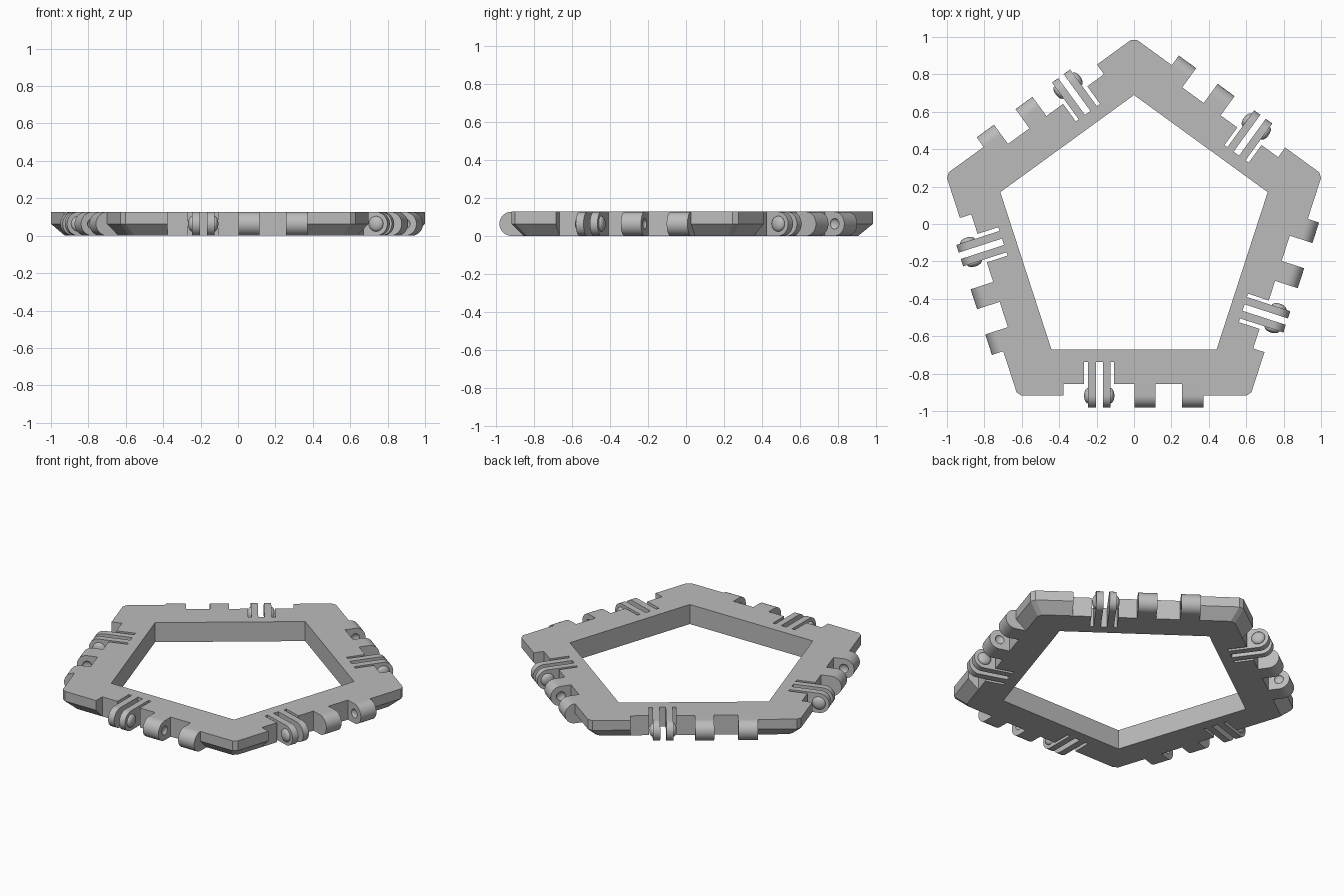
import bpy, bmesh, math
from mathutils import Matrix, Vector

if "Cube" in bpy.data.objects:
    bpy.data.objects.remove(bpy.data.objects["Cube"], do_unlink=True)

SIDES = 5
STEP = 2 * math.pi / SIDES
CENTRE = Vector((0, -0.062, 0))
OUTER, INNER = 0.856, 0.608        # distances from centre to the sides
R = 0.0635                         # hinge radius
HEIGHT = 2 * R
WALL = OUTER - R                   # back wall of the hinge recess
SLIT = 0.676                       # bottom of the narrow slits
RECESS = (-0.377, 0.372)
FINS = [(-0.246, -0.203), (-0.167, -0.126)]
KNUCKLES = [(0.003, 0.115), (0.257, 0.372)]
SLITS = [(-0.267, -0.246), (-0.203, -0.167), (-0.126, -0.107)]

grey = bpy.data.materials.new("light_grey")
grey.use_nodes = True
grey.diffuse_color = (0.5, 0.5, 0.5, 1)
grey.node_tree.nodes["Principled BSDF"].inputs["Base Color"].default_value = (0.5, 0.5, 0.5, 1)


def finish(bm, name):
    bmesh.ops.recalc_face_normals(bm, faces=bm.faces)
    mesh = bpy.data.meshes.new(name)
    bm.to_mesh(mesh)
    bm.free()
    mesh.materials.append(grey)
    ob = bpy.data.objects.new(name, mesh)
    bpy.context.collection.objects.link(ob)
    return ob


def prism(bm, points, sweep):
    face = bm.faces.new([bm.verts.new(p) for p in points])
    new = bmesh.ops.extrude_face_region(bm, geom=[face], use_keep_orig=True)["geom"]
    verts = [v for v in new if isinstance(v, bmesh.types.BMVert)]
    bmesh.ops.translate(bm, verts=verts, vec=sweep)


def button(bm, x, radius, depth):
    # flattened ball on the hinge axis
    place = Matrix.Translation((x, -OUTER, R)) @ Matrix.Diagonal((depth, radius, radius, 1))
    turn = Matrix.Rotation(math.pi / 2, 4, 'Y')
    bmesh.ops.create_uvsphere(bm, u_segments=24, v_segments=12, radius=1, matrix=place @ turn)


def hinge_leaf(bm, x0, x1):
    # square at the wall, half round at the tip
    pts = [(x0, -WALL, 0), (x0, -WALL, HEIGHT)]
    for i in range(25):
        a = math.pi * i / 24
        pts.append((x0, -OUTER - R * math.sin(a), R + R * math.cos(a)))
    prism(bm, pts, (x1 - x0, 0, 0))


def carve(ob, cutter):
    mod = ob.modifiers.new("carve", 'BOOLEAN')
    mod.operation, mod.solver, mod.object = 'DIFFERENCE', 'EXACT', cutter
    cutter.hide_render = True
    deps = bpy.context.evaluated_depsgraph_get()
    mesh = bpy.data.meshes.new_from_object(ob.evaluated_get(deps))
    ob.modifiers.clear()
    ob.data = mesh
    bpy.data.objects.remove(cutter, do_unlink=True)


def smooth(ob):
    bpy.ops.object.select_all(action='DESELECT')
    ob.select_set(True)
    bpy.context.view_layer.objects.active = ob
    bpy.ops.object.shade_smooth_by_angle(angle=math.radians(35))


def repeat(ob, name):
    # one copy on every side of the frame
    for k in range(SIDES):
        part = ob if k == 0 else ob.copy()
        if k:
            bpy.context.collection.objects.link(part)
        part.name = f"{name}_{k + 1}"
        part.location = CENTRE
        part.rotation_euler.z = k * STEP


# Pentagonal frame: closed loft with chamfered underside and clipped corners
def loop(bm, apothem, z, clip):
    half = apothem * math.tan(STEP / 2) - clip
    return [bm.verts.new(Matrix.Rotation(k * STEP, 3, 'Z') @ Vector((s * half, -apothem, z)))
            for k in range(SIDES) for s in (-1, 1)]


bm = bmesh.new()
loops = [loop(bm, OUTER, HEIGHT, 0.02), loop(bm, OUTER, R, 0.02), loop(bm, WALL, 0, 0.02),
         loop(bm, INNER, 0, 0), loop(bm, INNER, HEIGHT, 0)]
for i, a in enumerate(loops):
    b = loops[(i + 1) % len(loops)]
    for j in range(len(a)):
        n = (j + 1) % len(a)
        bm.faces.new((a[j], a[n], b[n], b[j]))
bmesh.ops.remove_doubles(bm, verts=bm.verts, dist=0.0005)
frame = finish(bm, "pentagon_frame")

# Recess and slits cut through every side
outline = [(RECESS[0], -1), (RECESS[0], -WALL)]
for x0, x1 in SLITS:
    outline += [(x0, -WALL), (x0, -SLIT), (x1, -SLIT), (x1, -WALL)]
outline += [(RECESS[1], -WALL), (RECESS[1], -1)]
bm = bmesh.new()
for k in range(SIDES):
    turn = Matrix.Rotation(k * STEP, 3, 'Z')
    prism(bm, [turn @ Vector((x, y, -0.1)) for x, y in outline], (0, 0, 0.4))
carve(frame, finish(bm, "recess_cutter"))
frame.location = CENTRE

# Solid knuckles with dimples on the facing sides
bm = bmesh.new()
for x0, x1 in KNUCKLES:
    hinge_leaf(bm, x0, x1)
knuckles = finish(bm, "hinge_knuckles")
bm = bmesh.new()
for x in (KNUCKLES[0][1], KNUCKLES[1][0]):
    button(bm, x, 0.028, 0.015)
carve(knuckles, finish(bm, "dimple_cutter"))
smooth(knuckles)
repeat(knuckles, "hinge_knuckles")

# Twin spring fins with snap buttons on the outer sides
bm = bmesh.new()
for x0, x1 in FINS:
    hinge_leaf(bm, x0, x1)
for x in (FINS[0][0], FINS[1][1]):
    button(bm, x, 0.041, 0.021)
fins = finish(bm, "snap_fins")
smooth(fins)
repeat(fins, "snap_fins")
